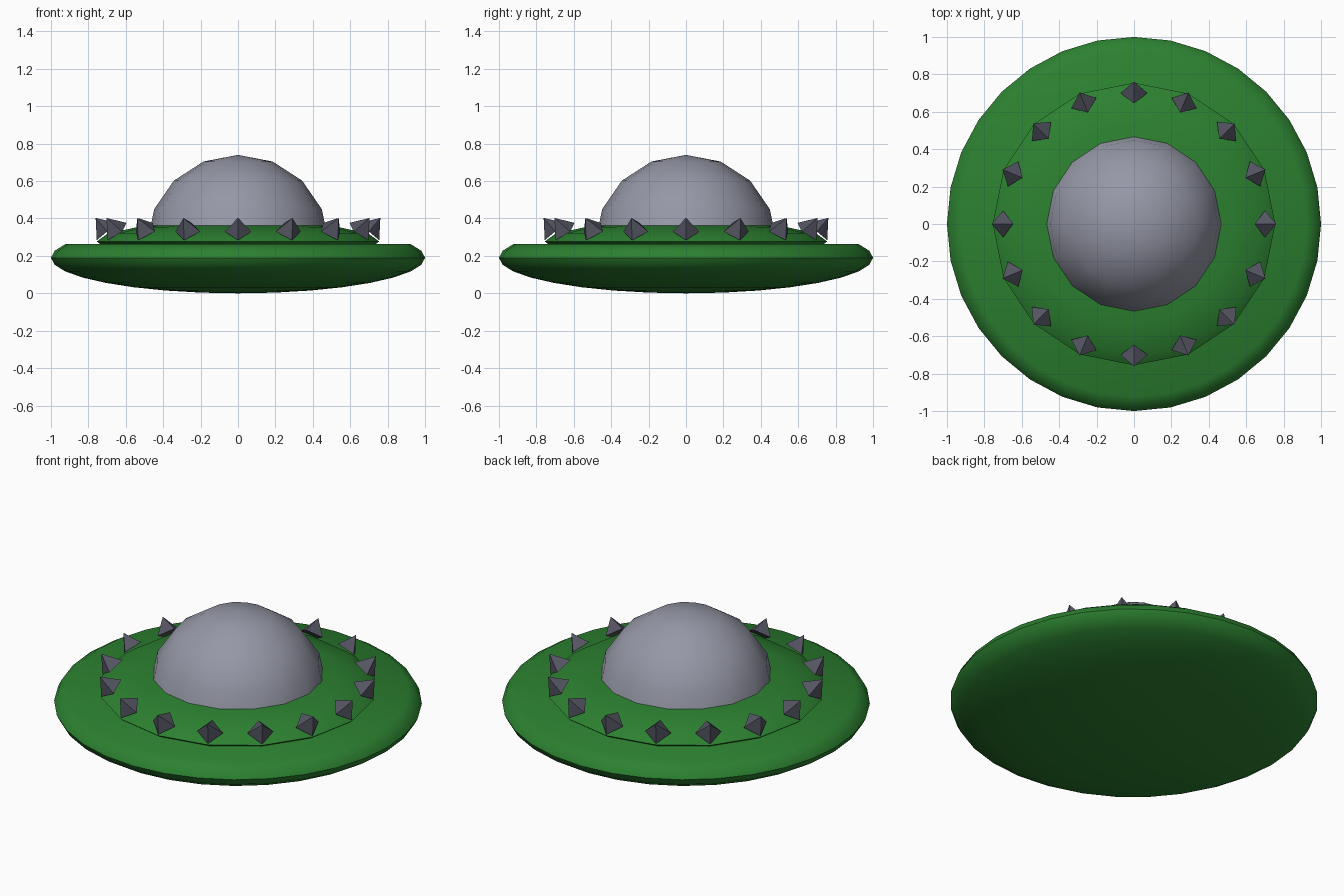
import bpy, bmesh
from math import sin, cos, pi, radians
from mathutils import Matrix, Vector

if "Cube" in bpy.data.objects:
    bpy.data.objects.remove(bpy.data.objects["Cube"])


def material(name, rgb):
    m = bpy.data.materials.new(name)
    m.diffuse_color = (*rgb, 1)
    m.use_nodes = True
    m.node_tree.nodes["Principled BSDF"].inputs["Base Color"].default_value = m.diffuse_color
    return m


green = material("green_hull", (0.025, 0.22, 0.03))
dark = material("dark_metal", (0.09, 0.09, 0.125))
grey = material("dome_grey", (0.3, 0.31, 0.38))


def finish(name, bm, mat, smooth=None):
    bmesh.ops.recalc_face_normals(bm, faces=bm.faces)
    me = bpy.data.meshes.new(name)
    bm.to_mesh(me)
    bm.free()
    me.materials.append(mat)
    ob = bpy.data.objects.new(name, me)
    bpy.context.collection.objects.link(ob)
    if smooth:
        bpy.ops.object.select_all(action='DESELECT')
        ob.select_set(True)
        bpy.context.view_layer.objects.active = ob
        bpy.ops.object.shade_smooth_by_angle(angle=radians(smooth))
    return ob


def squashed_sphere(name, segs, rings, radius, height, zc, first, last, mat, smooth):
    """Part of a squashed sphere between two ring numbers; open ends are capped flat."""
    bm = bmesh.new()
    loops = []
    for i in range(first, last + 1):
        a = pi * i / rings - pi / 2
        r, z = radius * cos(a), zc + height * sin(a)
        if i in (0, rings):
            loops.append([bm.verts.new((0, 0, z))])
        else:
            loops.append([bm.verts.new((r * cos(2 * pi * k / segs), r * sin(2 * pi * k / segs), z))
                          for k in range(segs)])
    for lo, hi in zip(loops, loops[1:]):
        for k in range(segs):
            n = (k + 1) % segs
            if len(lo) == 1:
                bm.faces.new((lo[0], hi[n], hi[k]))
            elif len(hi) == 1:
                bm.faces.new((lo[k], lo[n], hi[0]))
            else:
                bm.faces.new((lo[k], lo[n], hi[n], hi[k]))
    for loop in (loops[0], loops[-1]):
        if len(loop) > 1:
            bm.faces.new(loop)
    return finish(name, bm, mat, smooth)


# Hull: wide saucer with a flat top
squashed_sphere("saucer_hull", 32, 16, 1.0, 0.19, 0.19, 0, 10, green, 40)
# Low raised deck under the dome
squashed_sphere("raised_deck", 16, 8, 0.755, 0.11, 0.277, 3, 8, green, 60)
# Cockpit dome
squashed_sphere("cockpit_dome", 16, 8, 0.485, 0.47, 0.27, 4, 8, grey, 40)

# Ring of four-sided spikes leaning outward
bm = bmesh.new()
depth, tilt = 0.095, radians(40)
axis = Vector((sin(tilt), 0, cos(tilt)))
centre = Vector((0.70, 0, 0.33)) + axis * depth / 2
for i in range(16):
    m = (Matrix.Rotation(2 * pi * i / 16, 4, 'Z') @ Matrix.Translation(centre)
         @ Matrix.Rotation(tilt, 4, 'Y'))
    bmesh.ops.create_cone(bm, cap_ends=True, segments=4, radius1=0.072, radius2=0,
                          depth=depth, matrix=m)
bmesh.ops.remove_doubles(bm, verts=bm.verts, dist=0.0005)
finish("rim_spikes", bm, dark)
